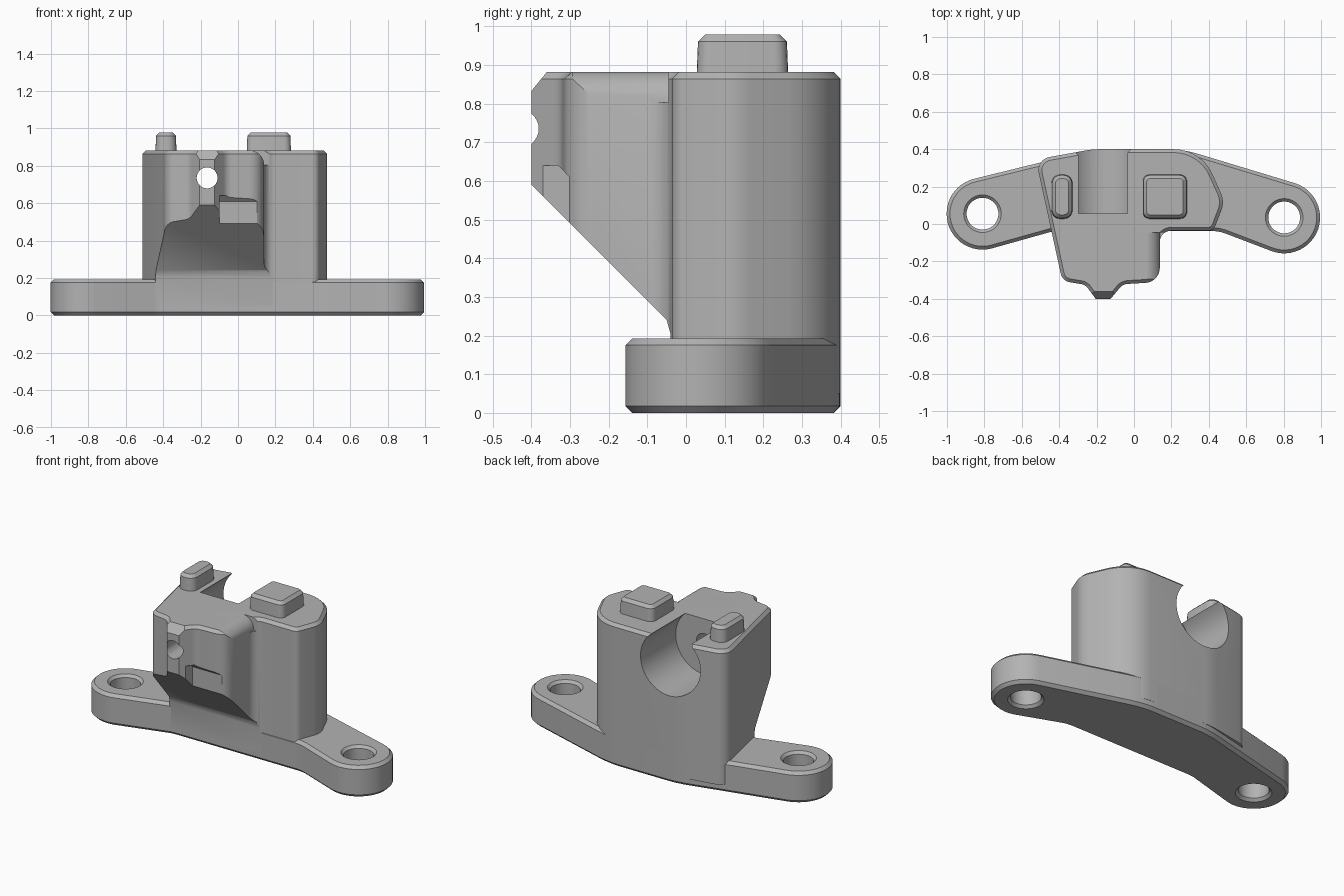
import bpy, bmesh
from math import sin, cos, tan, pi, radians
from mathutils import Vector, Matrix

if "Cube" in bpy.data.objects:
    bpy.data.objects.remove(bpy.data.objects["Cube"])

grey = bpy.data.materials.new("plain grey")
grey.use_nodes = True
grey.diffuse_color = (0.45, 0.45, 0.45, 1)
grey.node_tree.nodes["Principled BSDF"].inputs["Base Color"].default_value = (0.45, 0.45, 0.45, 1)


def arc(cx, cy, r, start, end, n=24):
    angles = [radians(start + (end - start) * i / n) for i in range(n + 1)]
    return [(cx + r * cos(a), cy + r * sin(a)) for a in angles]


def rounded(corners, n=8):
    """Round each (x, y, radius) corner of a closed outline."""
    out = []
    for i, (x, y, r) in enumerate(corners):
        p = Vector((x, y))
        a = Vector(corners[i - 1][:2]) - p
        b = Vector(corners[(i + 1) % len(corners)][:2]) - p
        if r == 0:
            out.append((x, y))
            continue
        half = a.angle(b) / 2
        reach = min(r / tan(half), a.length * 0.48, b.length * 0.48)
        radius = reach * tan(half)
        a.normalize()
        b.normalize()
        centre = p + (a + b).normalized() * (radius / sin(half))
        u, v = p + a * reach - centre, p + b * reach - centre
        for k in range(n + 1):
            d = u.normalized().slerp(v.normalized(), k / n)
            out.append(tuple(centre + d * radius))
    return out


def finish(name, bm):
    bmesh.ops.recalc_face_normals(bm, faces=bm.faces)
    mesh = bpy.data.meshes.new(name)
    bm.to_mesh(mesh)
    bm.free()
    mesh.materials.append(grey)
    obj = bpy.data.objects.new(name, mesh)
    bpy.context.collection.objects.link(obj)
    return obj


def prism(name, outline, low, high, top=0, bottom=0, axis="Z"):
    """Extrude an outline along Z, X (outline y, z) or Y (outline x, z), with end chamfers."""
    place = {"Z": lambda p, h: (p[0], p[1], h),
             "X": lambda p, h: (h, p[0], p[1]),
             "Y": lambda p, h: (p[0], h, p[1])}[axis]
    bm = bmesh.new()
    loops = [[bm.verts.new(place(p, h)) for p in outline] for h in (low, high)]
    caps = [bm.faces.new(loop) for loop in loops]
    for i in range(len(outline)):
        bm.faces.new((loops[0][i - 1], loops[0][i], loops[1][i], loops[1][i - 1]))
    bmesh.ops.recalc_face_normals(bm, faces=bm.faces)
    for cap, size in zip(caps, (bottom, top)):
        if size:
            bmesh.ops.bevel(bm, geom=list(cap.edges), offset=size, segments=1,
                            affect="EDGES", clamp_overlap=False)
    return finish(name, bm)


def lathe(name, profile, matrix, n=48):
    """Closed solid of revolution from (radius, height) rings."""
    bm = bmesh.new()
    rings = [[bm.verts.new((r * cos(2 * pi * k / n), r * sin(2 * pi * k / n), z))
              for k in range(n)] for r, z in profile]
    for a, b in zip(rings, rings[1:]):
        for k in range(n):
            bm.faces.new((a[k - 1], a[k], b[k], b[k - 1]))
    bm.faces.new(rings[0])
    bm.faces.new(rings[-1])
    bm.transform(matrix)
    return finish(name, bm)


def cut(target, cutter):
    cutter.hide_render = True
    mod = target.modifiers.new("cut", "BOOLEAN")
    mod.operation = "DIFFERENCE"
    mod.solver = "EXACT"
    mod.object = cutter
    bpy.context.view_layer.objects.active = target
    bpy.ops.object.modifier_apply(modifier=mod.name)
    bpy.data.objects.remove(cutter)


# Mounting flange with two rounded lugs
lugs = [(-0.81, 0.055), (0.803, 0.035)]
lug_r = 0.192
outline = rounded([(x, y, 0) for x, y in arc(*lugs[0], lug_r, 104, 285)]
                  + [(-0.43, -0.038, 0.2), (0.455, -0.038, 0.2)]
                  + [(x, y, 0) for x, y in arc(*lugs[1], lug_r, -110, 73)]
                  + [(0.26, 0.4, 0.6), (-0.21, 0.4, 0.6)])
flange = prism("mounting_flange", outline, 0, 0.193, top=0.018, bottom=0.018)
for x, y in lugs:
    cut(flange, lathe("bolt_hole", [(0.12, -0.02), (0.085, 0.016), (0.085, 0.177), (0.12, 0.213)],
                      Matrix.Translation((x, y, 0))))

# Tower with the overhanging nose
tower = prism("tower", rounded([
    (0.425, -0.036, 0.04), (0.485, 0.12, 0.12), (0.36, 0.4, 0.25), (-0.22, 0.4, 0.5),
    (-0.525, 0.345, 0.07), (-0.383, -0.305, 0.06), (-0.26, -0.325, 0.06),
    (-0.205, -0.4, 0), (-0.125, -0.4, 0), (-0.06, -0.322, 0.06),
    (0.138, -0.31, 0.08), (0.138, -0.036, 0.06)]), 0.05, 0.882, top=0.018)

# Sloped underside of the overhang
cut(tower, prism("underside_cutter", [(-0.04, 0), (-0.04, 0.205), (-0.05, 0.24),
                                      (-0.5, 0.69), (-0.5, 0)], -0.8, 0.8, axis="X"))
# Chamfer over the nose
cut(tower, prism("nose_cutter", [(-0.5, 0.9), (-0.345, 0.9), (-0.41, 0.82), (-0.5, 0.82)],
                 -0.8, 0.8, axis="X"))
# Rounded upper side edge of the overhang
cut(tower, prism("shoulder_cutter", arc(0.06, 0.803, 0.08, 0, 90, 8) + [(0.06, 0.95), (0.3, 0.95), (0.3, 0.803)],
                 -0.5, -0.045, axis="Y"))
# Shallow step below the nose
cut(tower, prism("step_cutter", [(-0.6, 0.3), (-0.302, 0.3), (-0.302, 0.61), (-0.33, 0.64), (-0.6, 0.64)],
                 -0.1, 0.12, axis="X"))
# Open-topped bore from the back and the small hole through the nose
along_y = Matrix.Translation((-0.165, 0, 0.735)) @ Matrix.Rotation(-pi / 2, 4, "X")
cut(tower, lathe("bore_cutter", [(0.197, 0.055), (0.197, 0.6)], along_y, 64))
cut(tower, lathe("nose_hole_cutter", [(0.056, -0.6), (0.056, 0.2)], along_y, 32))


# Two locating pegs on the top
def peg(name, x0, x1, y0, y1, r):
    corners = [(x0, y0, r), (x1, y0, r), (x1, y1, r), (x0, y1, r)]
    obj = prism(name, rounded(corners, 5), 0.86, 0.978, top=0.018)
    cx, cy = (x0 + x1) / 2, (y0 + y1) / 2
    for v in obj.data.vertices:
        if v.co.z > 0.9:
            v.co.x += 0.004 if v.co.x < cx else -0.004
            v.co.y += 0.004 if v.co.y < cy else -0.004
    return obj


pegs = [peg("narrow_peg", -0.442, -0.328, 0.027, 0.265, 0.045),
        peg("wide_peg", 0.046, 0.284, 0.027, 0.265, 0.035)]

# Smooth the curved walls, keep chamfers crisp
for obj in [flange, tower] + pegs:
    bpy.ops.object.select_all(action="DESELECT")
    obj.select_set(True)
    bpy.context.view_layer.objects.active = obj
    bpy.ops.object.shade_smooth_by_angle(angle=radians(30))
